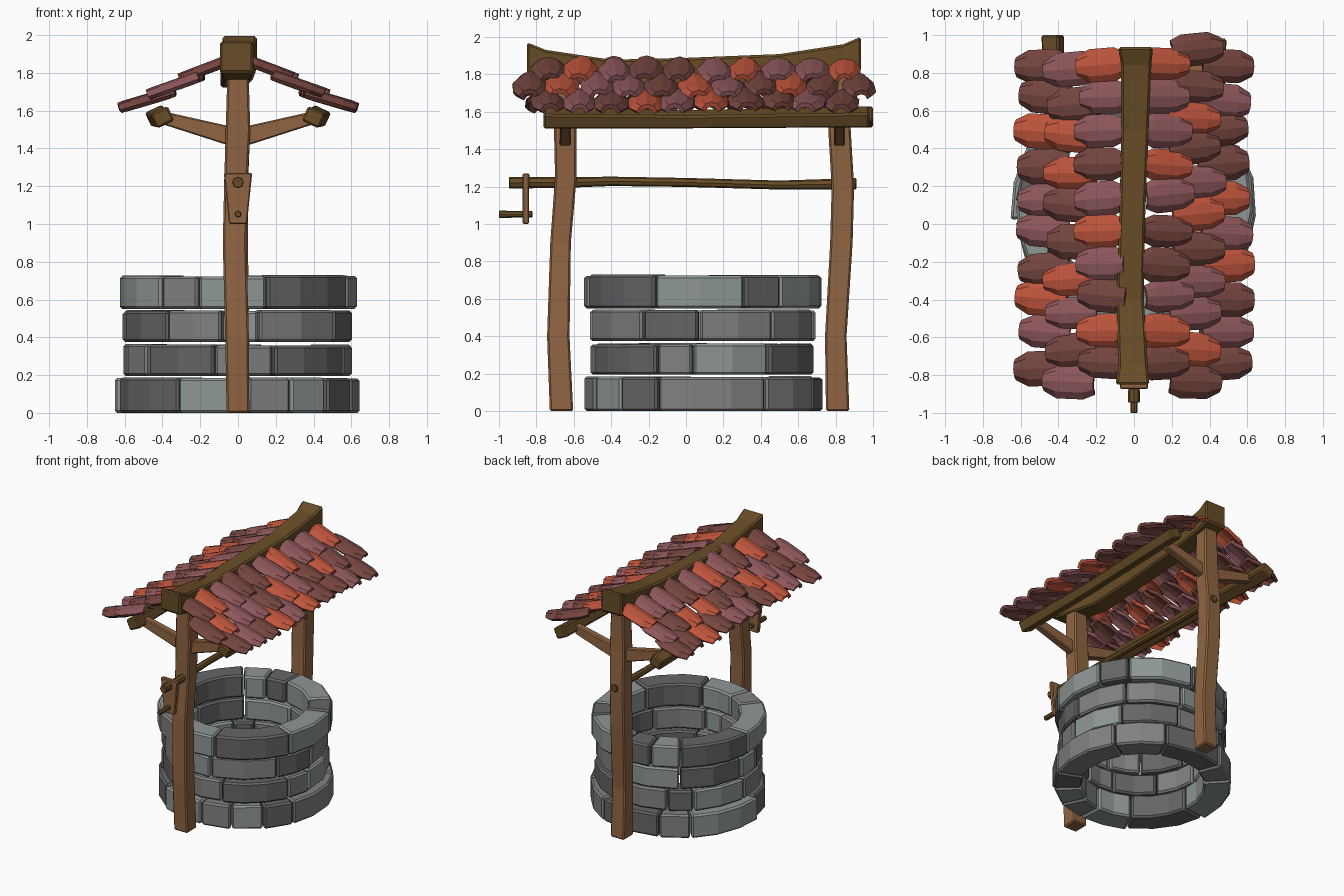
import bpy, bmesh, math, random
from mathutils import Vector, Matrix

if "Cube" in bpy.data.objects:
    bpy.data.objects.remove(bpy.data.objects["Cube"])
random.seed(4)


def mat(name, r, g, b):
    m = bpy.data.materials.new(name)
    m.diffuse_color = (r, g, b, 1)
    m.use_nodes = True
    m.node_tree.nodes["Principled BSDF"].inputs["Base Color"].default_value = m.diffuse_color
    return m


POST = mat("post_wood", .28, .13, .055)
DARK = mat("dark_wood", .14, .075, .02)
STONE = [mat("stone_mid", .22, .22, .22), mat("stone_dark", .13, .13, .135), mat("stone_pale", .27, .31, .30)]
TILE = {"o": mat("tile_orange", .52, .09, .045), "m": mat("tile_mauve", .27, .095, .105),
        "b": mat("tile_brown", .18, .06, .05)}


def finish(bm, name, material, bevel=0):
    me = bpy.data.meshes.new(name)
    bm.to_mesh(me)
    bm.free()
    ob = bpy.data.objects.new(name, me)
    bpy.context.collection.objects.link(ob)
    me.materials.append(material)
    if bevel:
        b = ob.modifiers.new("bevel", "BEVEL")
        b.width, b.segments, b.limit_method = bevel, 1, 'ANGLE'
        b.angle_limit = math.radians(50)
    return ob


def loft(rings, name, material, bevel=0):
    """Skin a list of closed cross-sections and cap both ends."""
    bm = bmesh.new()
    vs = [[bm.verts.new(p) for p in ring] for ring in rings]
    n = len(vs[0])
    for a, b in zip(vs, vs[1:]):
        for i in range(n):
            bm.faces.new((a[i], a[(i + 1) % n], b[(i + 1) % n], b[i]))
    bm.faces.new(vs[0])
    bm.faces.new(vs[-1])
    bmesh.ops.recalc_face_normals(bm, faces=bm.faces)
    return finish(bm, name, material, bevel)


def beam(name, stations, u, v, material, bevel=.01, sides=4):
    """stations: (centre, width along u, width along v)"""
    u, v = Vector(u), Vector(v)
    rings = []
    for c, w, h in stations:
        if sides == 4:
            pts = [(-.5, -.5), (.5, -.5), (.5, .5), (-.5, .5)]
        else:
            pts = [(.5 * math.cos(2 * math.pi * i / sides), .5 * math.sin(2 * math.pi * i / sides))
                   for i in range(sides)]
        rings.append([Vector(c) + u * w * a + v * h * b for a, b in pts])
    return loft(rings, name, material, bevel)


X, Y, Z = (1, 0, 0), (0, 1, 0), (0, 0, 1)

# stone wall: four courses of irregular curved blocks
CY = .092
for z0, z1, r in [(0, .187, .645), (.195, .362, .605), (.375, .543, .605), (.55, .728, .63)]:
    weights = [random.choice((.55, .9, 1.2, 1.4)) for _ in range(10)]
    a, last = random.uniform(0, 1), None
    for w in weights:
        span = 2 * math.pi * w / sum(weights)
        gap, n = .008, max(1, round(span / .33))
        ro, ri = r + random.uniform(-.012, .01), .45 + random.uniform(-.012, .012)
        top, rings = z1 + random.uniform(-.006, .002), []
        for i in range(n + 1):
            t = a + gap + (span - 2 * gap) * i / n
            d = Vector((math.cos(t), math.sin(t), 0))
            o = ro + random.uniform(-.006, .006)
            c = Vector((0, CY, 0))
            rings.append([c + d * ri + Vector((0, 0, z0)), c + d * o + Vector((0, 0, z0)),
                          c + d * o + Vector((0, 0, top)), c + d * ri + Vector((0, 0, top))])
        last = random.choice([s for s in STONE if s is not last])
        loft(rings, "wall_stone", last, .013)
        a += span

# crooked posts
beam("front_post", [((0, -.665, 0), .12, .125), ((-.005, -.682, .4), .125, .12), ((-.018, -.67, .9), .125, .11),
                    ((-.01, -.642, 1.25), .125, .115), ((0, -.645, 1.5), .13, .12), ((0, -.65, 1.84), .11, .11)],
     X, Y, POST)
beam("back_post", [((0, .81, 0), .12, .125), ((0, .80, .4), .12, .115), ((-.01, .83, .9), .125, .12),
                   ((-.01, .838, 1.2), .125, .12), ((0, .82, 1.5), .13, .12), ((0, .82, 1.84), .11, .11)],
     X, Y, POST)

# sagging ridge beam
beam("ridge_beam", [((-.008, -.85, 1.885), .18, .17), ((-.005, -.75, 1.85), .155, .16),
                    ((-.02, -.4, 1.80), .145, .155), ((-.01, 0, 1.81), .135, .155),
                    ((.005, .5, 1.83), .145, .155), ((.012, .84, 1.875), .16, .17),
                    ((.008, .935, 1.91), .185, .18)], X, Z, DARK, .012)

# side purlins and the braces carrying them
for s, ya, yb, name in [(-1, -.76, 1.0, "left"), (1, -.76, .98, "right")]:
    t = math.radians(25)
    u, v = (math.cos(t), 0, -s * math.sin(t)), (s * math.sin(t), 0, math.cos(t))
    beam(name + "_purlin", [((s * .40, ya, 1.565), .10, .085), ((s * .405, 0, 1.56), .09, .075),
                            ((s * .43, yb, 1.572), .10, .085)], u, v, DARK)
    for y in (-.645, .82):
        beam(name + "_brace", [((s * .03, y, 1.462), .06, .105), ((s * .39, y, 1.56), .055, .07)],
             Y, Z, POST, .007)

# axle, crank board and handle
beam("axle", [((0, -.945, 1.22), .062, .062), ((0, -.62, 1.222), .056, .056), ((0, -.4, 1.228), .05, .05),
              ((0, 0, 1.222), .048, .048), ((0, .5, 1.208), .048, .048), ((0, .91, 1.215), .06, .06)],
     X, Z, DARK, .004, 8)
beam("crank_board", [((0, -.855, 1.0), .095, .034), ((0, -.855, 1.27), .15, .036)], X, Y, POST, .006)
beam("crank_handle", [((0, -1.0, 1.052), .038, .038), ((0, -.82, 1.052), .036, .036)], X, Z, DARK, .004, 8)


# arched roof tiles with clipped corners, three overlapping rows per side
def tile(s, x0, z0, x1, z1, y, colour):
    d = Vector((s * (x1 - x0), 0, z1 - z0))
    length = d.length
    ax = d.normalized()
    ay = Vector((0, s, 0))
    m = Matrix((ax, ay, ax.cross(ay))).transposed().to_4x4()
    m = Matrix.Translation((s * x0, y, z0)) @ m @ Matrix.Rotation(random.uniform(-.1, .1), 4, 'Z')
    width = random.uniform(.168, .188)
    bm = bmesh.new()
    rows = []
    for f, k in [(0, .7), (.22, 1), (.75, 1), (1, .6)]:
        rows.append([bm.verts.new(m @ Vector((f * length, c * k * width, h)))
                     for c, h in [(-.5, 0), (-.3, .03), (0, .04), (.3, .03), (.5, 0)]])
    for a, b in zip(rows, rows[1:]):
        for i in range(4):
            bm.faces.new((a[i], b[i], b[i + 1], a[i + 1]))
    ob = finish(bm, "roof_tile", TILE[colour])
    sol = ob.modifiers.new("thickness", "SOLIDIFY")
    sol.thickness, sol.offset = .026, -1


ROWS = [(.04, 1.86, .29, 1.765), (.19, 1.775, .46, 1.68), (.34, 1.69, .61, 1.61)]
# colours and first/last tile position, from back to front
COLOURS = {1: [("ommombbmob", .85, -.74), ("bbobmobmmob", .91, -.83), ("bmbbomobmb", .84, -.75)],
           -1: [("ommbmombob", .85, -.74), ("mboobbombm", .83, -.84), ("bbobmmbomb", .84, -.76)]}
for s, rows in COLOURS.items():
    for (x0, z0, x1, z1), (cols, ya, yb) in zip(ROWS, rows):
        for i, c in enumerate(cols):
            j = random.uniform(-.015, .02)
            y = ya + (yb - ya) * i / (len(cols) - 1)
            tile(s, x0 + j, z0 - j * .4, x1 + j, z1 - j * .4, y, c)
